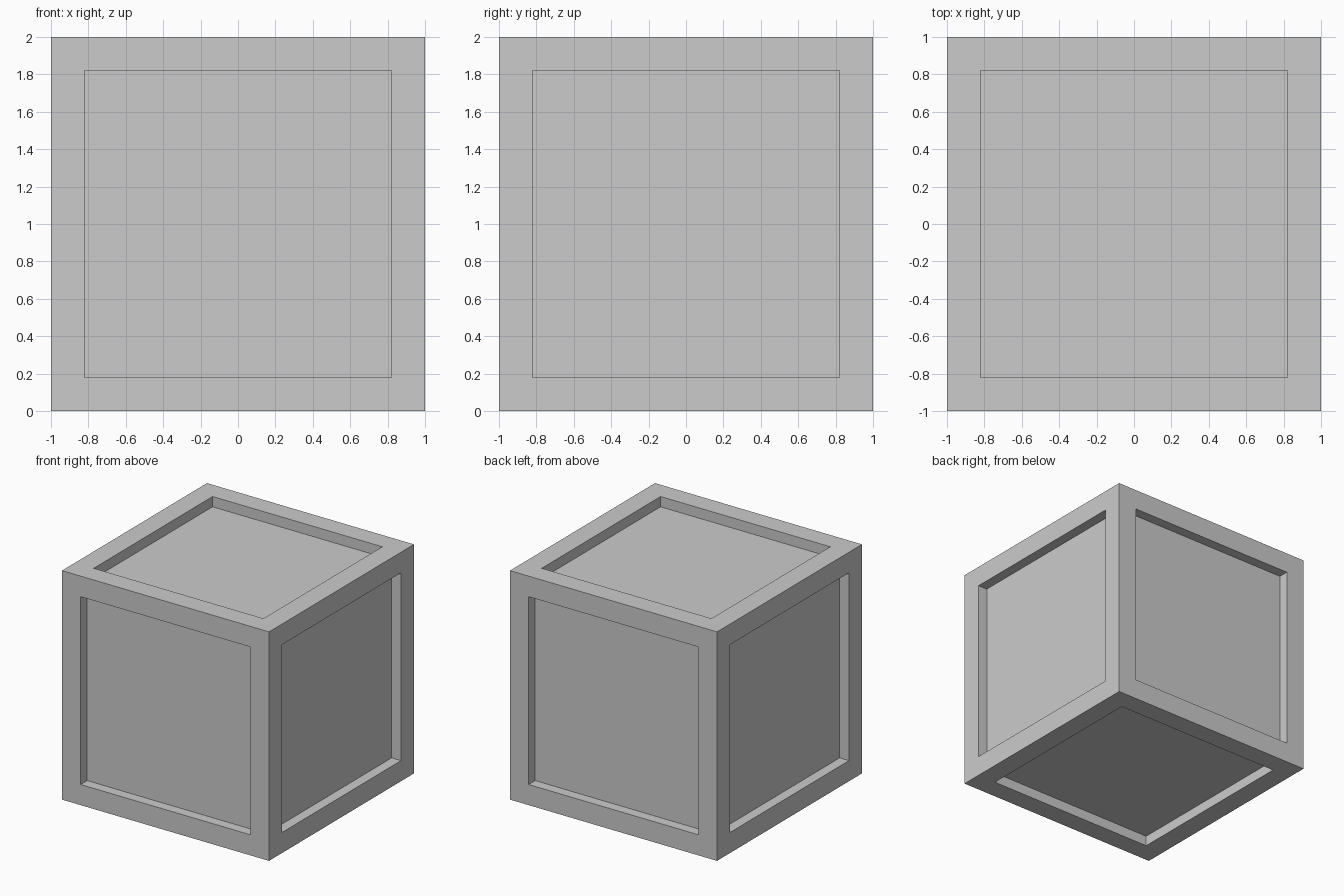
import bpy, bmesh

if "Cube" in bpy.data.objects:
    bpy.data.objects.remove(bpy.data.objects["Cube"])

SIZE, BORDER, DEPTH = 2.0, 0.18, 0.09

# Crate: a cube with a square recessed panel in each of its six faces
bm = bmesh.new()
bmesh.ops.create_cube(bm, size=SIZE)
panels = list(bm.faces)
bmesh.ops.inset_individual(bm, faces=panels, thickness=BORDER, use_even_offset=True)

# Push the panels straight in
for face in bmesh.ops.extrude_discrete_faces(bm, faces=panels)["faces"]:
    face.normal_update()
    bmesh.ops.translate(bm, verts=face.verts, vec=-face.normal * DEPTH)

# Stand it on the ground
bmesh.ops.translate(bm, verts=bm.verts, vec=(0, 0, SIZE / 2))
bmesh.ops.recalc_face_normals(bm, faces=bm.faces)

mesh = bpy.data.meshes.new("crate")
bm.to_mesh(mesh)
bm.free()
crate = bpy.data.objects.new("crate", mesh)
bpy.context.collection.objects.link(crate)
